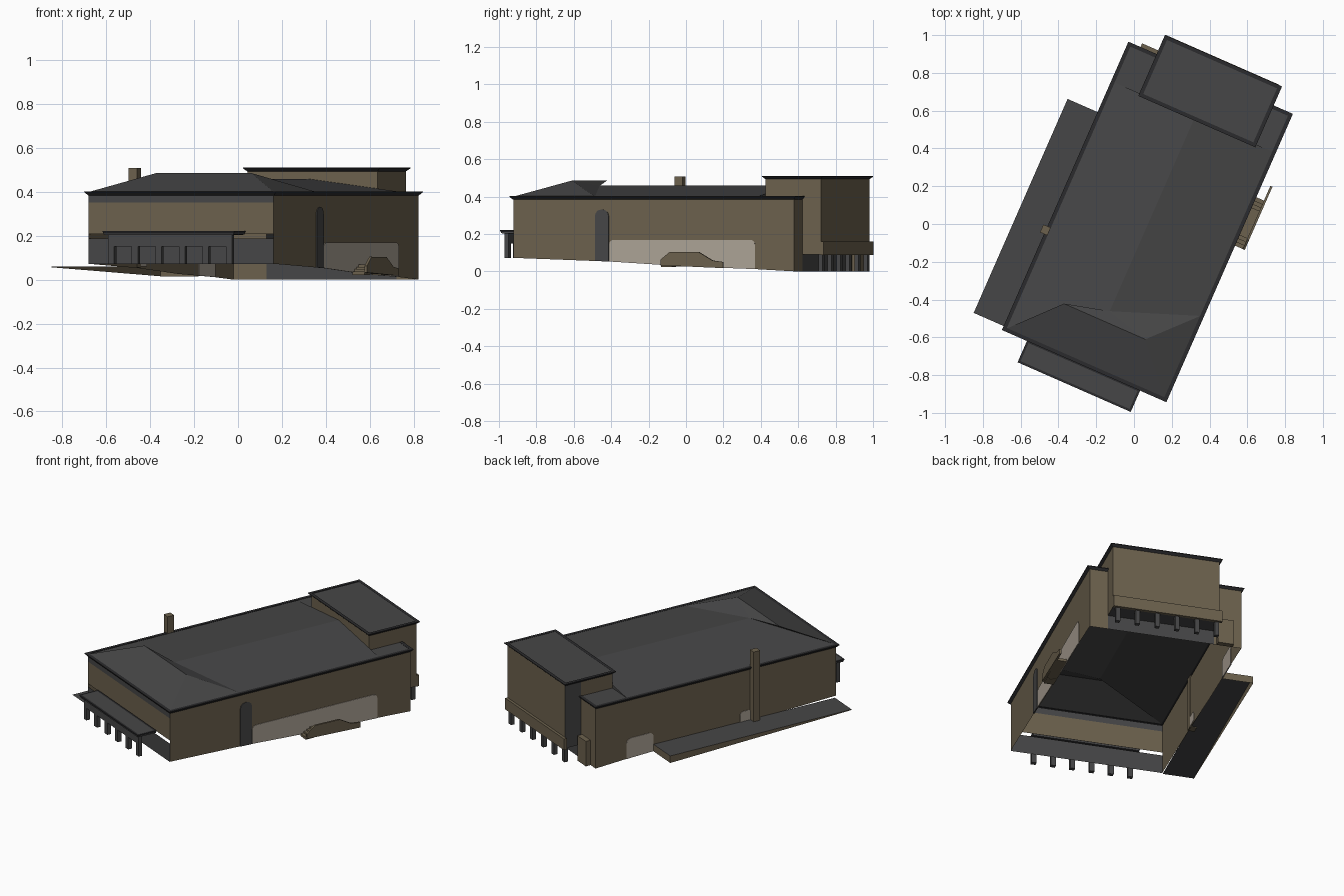
import bpy, math

if "Cube" in bpy.data.objects:
    bpy.data.objects.remove(bpy.data.objects["Cube"])

A = math.radians(23.7)
CA, SA = math.cos(A), math.sin(A)


def mat(name, r, g, b):
    m = bpy.data.materials.new(name)
    m.diffuse_color = (r, g, b, 1)
    m.use_nodes = True
    m.node_tree.nodes["Principled BSDF"].inputs["Base Color"].default_value = m.diffuse_color
    return m


WALL = mat("brown_wall", 0.15, 0.12, 0.075)
GREY = mat("grey_roof", 0.062, 0.062, 0.063)
DARK = mat("dark_trim", 0.024, 0.024, 0.026)
GLASS = mat("pale_panel", 0.42, 0.37, 0.31)


def mesh(name, pts, faces, material):
    """Points are in the building frame (u across, v along, z up), turned to world."""
    me = bpy.data.meshes.new(name)
    me.from_pydata([(u * CA + v * SA, -u * SA + v * CA, z) for u, v, z in pts], [], faces)
    me.materials.append(material)
    me.update()
    ob = bpy.data.objects.new(name, me)
    bpy.context.collection.objects.link(ob)
    return ob


def box(name, u0, u1, v0, v1, z0, z1, material):
    p = [(u, v, z) for z in (z0, z1) for u, v in ((u0, v0), (u1, v0), (u1, v1), (u0, v1))]
    f = [(3, 2, 1, 0), (4, 5, 6, 7)] + [(i, (i + 1) % 4, (i + 1) % 4 + 4, i + 4) for i in range(4)]
    return mesh(name, p, f, material)


def quad(name, pts, material):
    return mesh(name, pts, [tuple(range(len(pts)))], material)


def plate(name, u0, u1, outline, material):
    """Extrude a (v, z) outline from u0 to u1."""
    n = len(outline)
    p = [(u, v, z) for u in (u0, u1) for v, z in outline]
    f = [tuple(range(n))[::-1], tuple(range(n, 2 * n))]
    f += [(i, (i + 1) % n, (i + 1) % n + n, i + n) for i in range(n)]
    return mesh(name, p, f, material)


GROUND = [(-0.78, 0.072), (-0.21, 0.052), (0.23, 0.026), (0.63, 0.012), (0.86, 0.0)]


def ground(v):
    for (a, za), (b, zb) in zip(GROUND, GROUND[1:]):
        if v <= b:
            return za + (zb - za) * (v - a) / (b - a)
    return 0.0


def base(v0, v1):
    inner = [p for p in GROUND if v0 < p[0] < v1]
    return [(v0, ground(v0))] + inner + [(v1, ground(v1))]


def arched(v0, v1, top, r, bottom=None):
    """Opening outline with rounded upper corners, standing on the slope."""
    o = base(v0, v1) if bottom is None else [(v0, bottom), (v1, bottom)]
    for cv, start in ((v1 - r, 0), (v0 + r, 90)):
        for k in range(4):
            t = math.radians(start + 30 * k)
            o.append((cv + r * math.cos(t), top - r + r * math.sin(t)))
    return o


UL, UR, VF, VB, ZT = -0.40, 0.52, -0.78, 0.86, 0.39
TL, TR, TF, TB = -0.235, 0.41, 0.645, 0.967

# Long side walls on sloping ground
for name, u in (("left_wall", UL), ("right_wall", UR)):
    o = base(VF, VB) + [(VB, ZT), (VF, ZT)]
    quad(name, [(u, v, z) for v, z in (o if u > 0 else o[::-1])], WALL)


def cross_wall(name, u0, u1, v, z0, z1, material):
    quad(name, [(u0, v, z0), (u1, v, z0), (u1, v, z1), (u0, v, z1)], material)


# Front wall: grey base, open slot, brown middle, grey top band
cross_wall("front_base_wall", UL, UR, VF, 0.07, 0.188, GREY)
cross_wall("front_wall", UL, UR, VF, 0.208, 0.35, WALL)
cross_wall("front_top_band", UL, UR, VF, 0.35, ZT, GREY)

# Back wall either side of the tower, and recessed entrance wall
cross_wall("back_wall_left", TL, UL, VB, 0.0, ZT, WALL)
cross_wall("back_wall_right", UR, TR, VB, 0.0, ZT, WALL)
cross_wall("entrance_wall", TR, TL, VB, 0.0, 0.09, GREY)

# Painted openings
plate("right_window_panel", UR - 0.003, UR + 0.003, arched(-0.22, 0.632, 0.168, 0.025), GLASS)
plate("right_tall_door", UR - 0.003, UR + 0.004, arched(-0.302, -0.222, 0.33, 0.035), GREY)
plate("left_back_panel", UL - 0.003, UL + 0.003, arched(0.465, 0.65, 0.14, 0.03), GLASS)
plate("left_small_panel", UL - 0.003, UL + 0.003, arched(-0.20, -0.125, 0.125, 0.02, 0.06), GLASS)

# Main roof: hipped front with a raised top, long ridge, flat back strip
RL, RR, RF, RB = -0.395, 0.518, -0.778, 0.853
roof = [(RL, RF, 0.4), (RR, RF, 0.4), (0.30, -0.535, 0.485), (-0.17, -0.535, 0.485),
        (RR, -0.304, 0.4), (0.068, -0.474, 0.458), (0.068, 0.645, 0.458),
        (RR, 0.645, 0.4), (RL, 0.645, 0.4), (RR, RB, 0.4), (RL, RB, 0.4)]
mesh("main_roof", roof, [(0, 1, 2, 3), (1, 4, 2), (2, 4, 5), (3, 2, 5), (4, 7, 6, 5),
                         (0, 3, 5), (0, 5, 6, 8), (7, 8, 6), (8, 7, 9, 10)], GREY)


def cornice(name, u0, u1, v0, v1, z0, z1, w):
    """Ring round a roof edge, leaning outward towards the top."""
    rings = [(w * 0.7, z0), (0, z1 - 0.004), (0, z1), (w, z1)]
    p = [(u, v, z) for d, z in rings
         for u, v in ((u0 + d, v0 + d), (u1 - d, v0 + d), (u1 - d, v1 - d), (u0 + d, v1 - d))]
    f = [(r * 4 + i, r * 4 + (i + 1) % 4, r * 4 + 4 + (i + 1) % 4, r * 4 + 4 + i)
         for r in range(3) for i in range(4)]
    mesh(name, p, f, DARK)


cornice("main_cornice", -0.415, 0.536, -0.795, 0.872, 0.383, 0.402, 0.02)

# Tower at the back, overhanging the entrance
cross_wall("tower_front", TL, TR, TF, 0.395, 0.50, WALL)
cross_wall("tower_back", TR, TL, TB, 0.09, 0.50, WALL)
for name, u, m in (("right", TR, WALL), ("left", TL, GREY)):
    quad("tower_side_" + name, [(u, VB, 0.09), (u, TB, 0.09), (u, TB, 0.50), (u, VB, 0.50)], m)
    quad("tower_upper_" + name, [(u, TF, 0.395), (u, VB, 0.395), (u, VB, 0.50), (u, TF, 0.50)], WALL)
quad("tower_soffit", [(TL, VB, 0.09), (TL, TB, 0.09), (TR, TB, 0.09), (TR, VB, 0.09)], GREY)
quad("tower_roof", [(TL, TF, 0.506), (TR, TF, 0.506), (TR, TB, 0.506), (TL, TB, 0.506)], GREY)
cornice("tower_cornice", -0.252, 0.425, 0.63, 0.982, 0.493, 0.51, 0.02)

# Entrance band, corner block and columns
box("entrance_band", -0.25, TR, TB - 0.002, 0.984, 0.088, 0.16, WALL)
box("corner_block", -0.345, -0.25, VB, 0.893, 0.0, 0.16, WALL)
for i in range(6):
    u = -0.22 + i * 0.12
    box("entrance_column", u - 0.013, u + 0.013, 0.945, 0.97, 0.0, 0.09, GREY)

# Front canopy: slab, edge beam and six columns
box("canopy_slab", -0.266, 0.38, -0.914, VF - 0.012, 0.205, 0.218, GREY)
cornice("canopy_edge", -0.27, 0.384, -0.918, -0.79, 0.203, 0.221, 0.012)
box("canopy_beam", -0.25, 0.365, -0.90, -0.875, 0.15, 0.205, GREY)
for i in range(6):
    u = -0.235 + i * 0.117
    box("canopy_column", u - 0.015, u + 0.015, -0.90, -0.875, 0.072, 0.155, GREY)

# Terrace along the left wall, open underneath
T0, T1, TU, TZ = -0.772, 0.465, -0.588, 0.06
quad("terrace_top", [(TU, T0, TZ), (UL, T0, TZ), (UL, T1, TZ), (TU, T1, TZ)], GREY)
quad("terrace_side", [(TU, T0, TZ - 0.004), (TU, T0, TZ), (TU, T1, TZ), (TU, T1, 0.015)], WALL)
cross_wall("terrace_end", UL, TU, T1, 0.015, TZ, WALL)

# Chimney against the left wall
box("chimney", -0.438, -0.396, -0.24, -0.195, 0.055, 0.508, WALL)

# Side steps with a bent parapet
rail = [(0.11, 0.032), (0.455, 0.018), (0.475, 0.018), (0.475, 0.05), (0.413, 0.058),
        (0.335, 0.102), (0.165, 0.104), (0.11, 0.062)]
plate("step_parapet", 0.58, 0.592, rail, WALL)
box("step_landing", UR, 0.58, 0.17, 0.33, 0.025, 0.068, WALL)
for side, v, d in (("front", 0.17, -1), ("back", 0.33, 1)):
    for k in range(3):
        a, b = v + d * 0.02 * k, v + d * 0.02 * (k + 1)
        box(side + "_step", UR, 0.58, min(a, b), max(a, b), 0.022, 0.058 - 0.01 * k, WALL)
